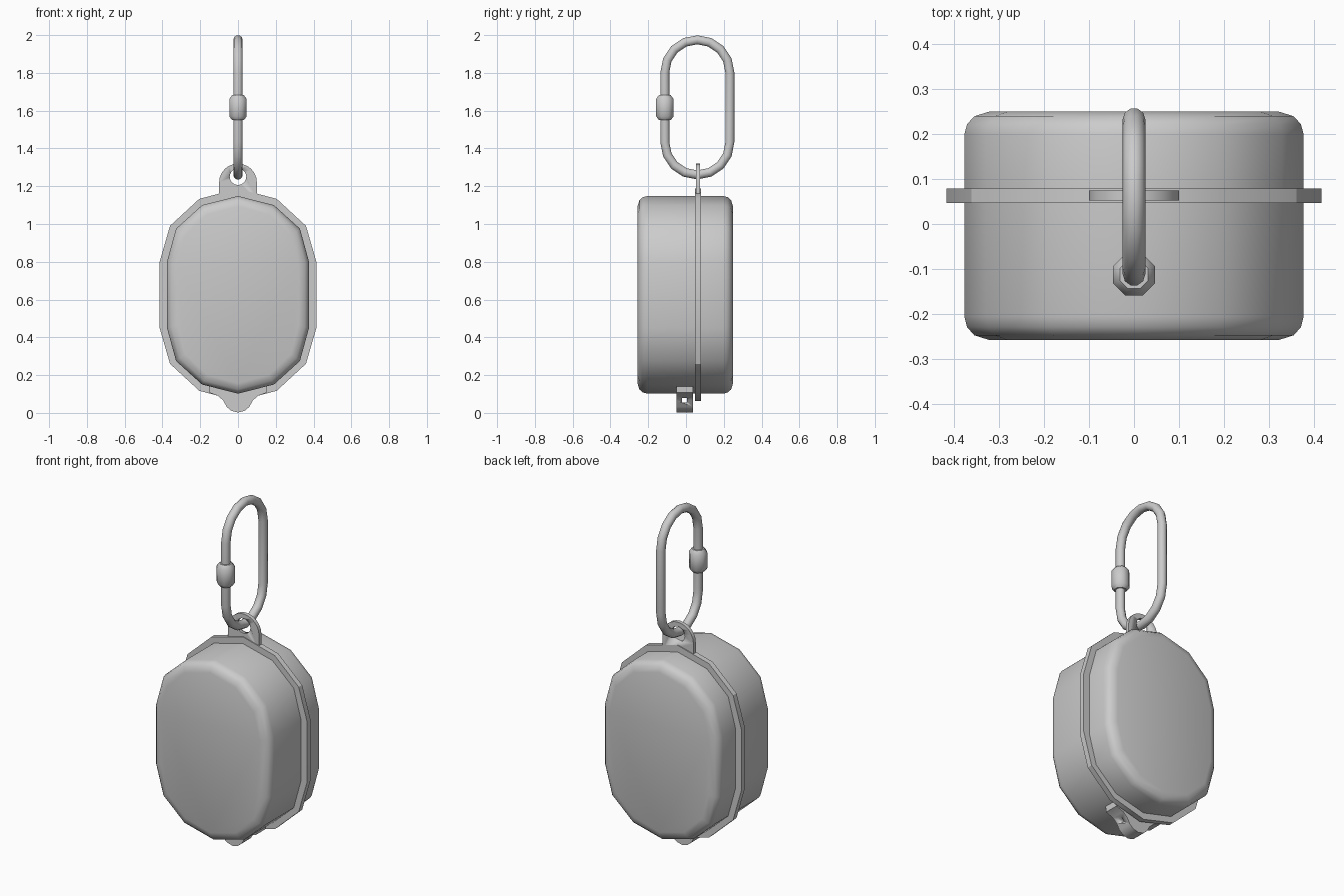
import bpy, bmesh, math
from math import sin, cos, pi

if "Cube" in bpy.data.objects:
    bpy.data.objects.remove(bpy.data.objects["Cube"])


def make(name, rings, caps=True, loop=False, angle=40):
    """Skin a list of equal-length point rings into a smooth-shaded mesh."""
    bm = bmesh.new()
    vs = [[bm.verts.new(p) for p in r] for r in rings]
    n = len(rings[0])
    pairs = list(zip(vs, vs[1:])) + ([(vs[-1], vs[0])] if loop else [])
    for a, b in pairs:
        for i in range(n):
            j = (i + 1) % n
            bm.faces.new((a[i], a[j], b[j], b[i]))
    if caps and not loop:
        bm.faces.new(vs[0])
        bm.faces.new(vs[-1])
    bmesh.ops.recalc_face_normals(bm, faces=bm.faces)
    me = bpy.data.meshes.new(name)
    bm.to_mesh(me)
    bm.free()
    ob = bpy.data.objects.new(name, me)
    bpy.context.collection.objects.link(ob)
    bpy.ops.object.select_all(action='DESELECT')
    ob.select_set(True)
    bpy.context.view_layer.objects.active = ob
    bpy.ops.object.shade_smooth_by_angle(angle=math.radians(angle))
    return ob


def mirror(half):
    """Mirror an open half profile across x = 0, end points on the axis kept once."""
    return half + [(-x, z) for x, z in reversed(half) if x > 1e-5]


def slab(name, pts, y0, y1, angle=30):
    return make(name, [[(x, y, z) for x, z in pts] for y in (y0, y1)], angle=angle)


def cut(ob, cutter):
    cutter.hide_render = True
    cutter.hide_viewport = True
    m = ob.modifiers.new("hole", 'BOOLEAN')
    m.object = cutter
    m.solver = 'EXACT'


# Case body: rounded 14-sided outline with softened front and back rims
ZC = 0.625
body = mirror([(0, 1.148), (0.19, 1.1), (0.328, 0.975), (0.376, 0.8),
               (0.376, 0.45), (0.328, 0.275), (0.19, 0.15), (0, 0.102)])


def inset(d):
    return [(x * (0.376 - d) / 0.376, ZC + (z - ZC) * (0.523 - d) / 0.523) for x, z in body]


def shell(name, y_seam, y_rim, y_face):
    s = y_face - y_rim
    prof = [(0, y_seam), (0, y_rim), (0.006, y_rim + s * 0.45),
            (0.022, y_rim + s * 0.8), (0.055, y_face)]
    make(name, [[(x, y, z) for x, z in inset(d)] for d, y in prof], angle=50)


shell("front_shell", 0.064, -0.205, -0.257)
shell("back_shell", 0.064, 0.198, 0.249)

# Flange round the seam
flange = mirror([(0, 1.187), (0.205, 1.133), (0.36, 0.99), (0.415, 0.8),
                 (0.415, 0.45), (0.36, 0.26), (0.205, 0.117), (0, 0.063)])
slab("seam_flange", flange, 0.047, 0.079)

# Hanging tab with a round hole
tab = [(0.1, 1.125), (0.1, 1.22)]
tab += [(0.1 * cos(a), 1.22 + 0.1 * sin(a)) for a in [pi * k / 12 for k in range(1, 12)]]
tab += [(-0.1, 1.22), (-0.1, 1.125)]
hang_tab = slab("hanging_tab", tab, 0.052, 0.074)
hole = [(0.044 * cos(2 * pi * k / 16), 1.25 + 0.044 * sin(2 * pi * k / 16)) for k in range(16)]
cut(hang_tab, slab("tab_hole_cutter", hole, 0.0, 0.12))

# Bottom latch with a small cross hole
latch_pts = mirror([(0, 0.15), (0.155, 0.15), (0.152, 0.107), (0.105, 0.09), (0.078, 0.065),
                    (0.06, 0.032), (0.035, 0.011), (0, 0.002)])
latch = slab("bottom_latch", latch_pts, -0.05, 0.036)
pin = [[(x, -0.008 + s * 0.012, 0.068 + t * 0.012)
        for s, t in ((-1, -1), (1, -1), (1, 1), (-1, 1))] for x in (-0.3, 0.3)]
cut(latch, make("latch_hole_cutter", pin))

# Carabiner ring: tube swept round a stadium path in the yz plane
R, YC, TUBE = 0.172, 0.06, 0.025
path = []
for zc, start in ((1.803, 0), (1.432, pi)):
    for k in range(9):
        a = start + pi * k / 8
        path.append((YC + R * cos(a), zc + R * sin(a), cos(a), sin(a)))
rings = [[(TUBE * cos(b), y + ny * TUBE * sin(b), z + nz * TUBE * sin(b))
          for b in [2 * pi * i / 10 for i in range(10)]] for y, z, ny, nz in path]
make("carabiner_ring", rings, loop=True, angle=60)

# Locking sleeve on the carabiner
sleeve = [(0.034, 1.55), (0.05, 1.57), (0.05, 1.662), (0.034, 1.682)]
make("locking_sleeve", [[(r * cos(a), YC - R + r * sin(a), z)
                         for a in [2 * pi * (i + 0.5) / 8 for i in range(8)]]
                        for r, z in sleeve], angle=46)
